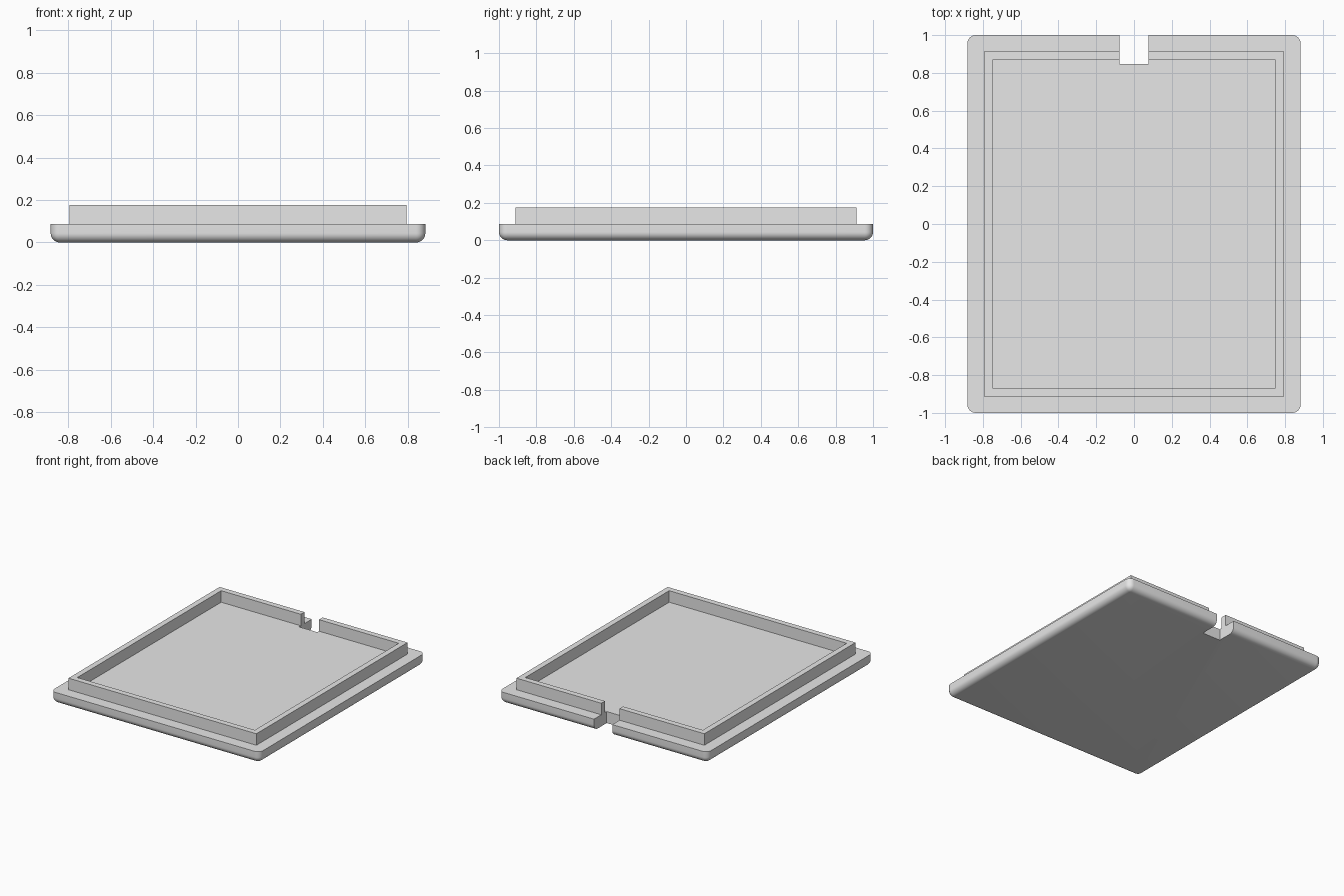
import bpy
import bmesh
from math import radians
from mathutils import Vector

default = bpy.data.objects.get("Cube")
if default:
    bpy.data.objects.remove(default, do_unlink=True)

HALF_X, HALF_Y = 0.882, 1.0      # base plate
RIM_X, RIM_Y = 0.794, 0.912      # outside of the raised lip
WALL = 0.044                     # lip thickness, also edge radius
BASE_H, TOTAL_H = 0.088, 0.176

grey = bpy.data.materials.new("plain grey")
grey.use_nodes = True
colour = (0.8, 0.8, 0.8, 1.0)
grey.diffuse_color = colour
grey.node_tree.nodes["Principled BSDF"].inputs["Base Color"].default_value = colour


def box(name, low, high, radius=0.0):
    """Box between two corners; a radius rounds the upright and bottom edges."""
    low, high = Vector(low), Vector(high)
    bm = bmesh.new()
    bmesh.ops.create_cube(bm, size=1)
    bmesh.ops.scale(bm, vec=high - low, verts=bm.verts)
    bmesh.ops.translate(bm, vec=(low + high) / 2, verts=bm.verts)
    if radius:
        top = high.z - 0.001
        edges = [e for e in bm.edges if min(v.co.z for v in e.verts) < top]
        bmesh.ops.bevel(bm, geom=edges, offset=radius, segments=8,
                        profile=0.5, affect='EDGES')
    mesh = bpy.data.meshes.new(name)
    bm.to_mesh(mesh)
    bm.free()
    mesh.materials.append(grey)
    obj = bpy.data.objects.new(name, mesh)
    bpy.context.collection.objects.link(obj)
    return obj


def combine(target, tool, operation):
    """Apply a boolean to the target and delete the tool."""
    bpy.context.view_layer.objects.active = target
    mod = target.modifiers.new(operation, 'BOOLEAN')
    mod.operation, mod.solver, mod.object = operation, 'EXACT', tool
    bpy.ops.object.modifier_apply(modifier=mod.name)
    bpy.data.objects.remove(tool, do_unlink=True)


# Base plate with rounded sides and underside
lid = box("lid", (-HALF_X, -HALF_Y, 0), (HALF_X, HALF_Y, BASE_H), WALL)

# Raised lip, hollowed to an open frame and sunk into the plate
lip = box("lip", (-RIM_X, -RIM_Y, BASE_H - 0.03), (RIM_X, RIM_Y, TOTAL_H))
in_x, in_y = RIM_X - WALL, RIM_Y - WALL
combine(lip, box("lip_hollow", (-in_x, -in_y, -1), (in_x, in_y, 1)), 'DIFFERENCE')
combine(lid, lip, 'UNION')

# Notch through the back edge
combine(lid, box("notch", (-0.077, 0.847, -1), (0.077, 2, 1)), 'DIFFERENCE')

bpy.ops.object.select_all(action='DESELECT')
lid.select_set(True)
bpy.context.view_layer.objects.active = lid
bpy.ops.object.shade_smooth_by_angle(angle=radians(30))
